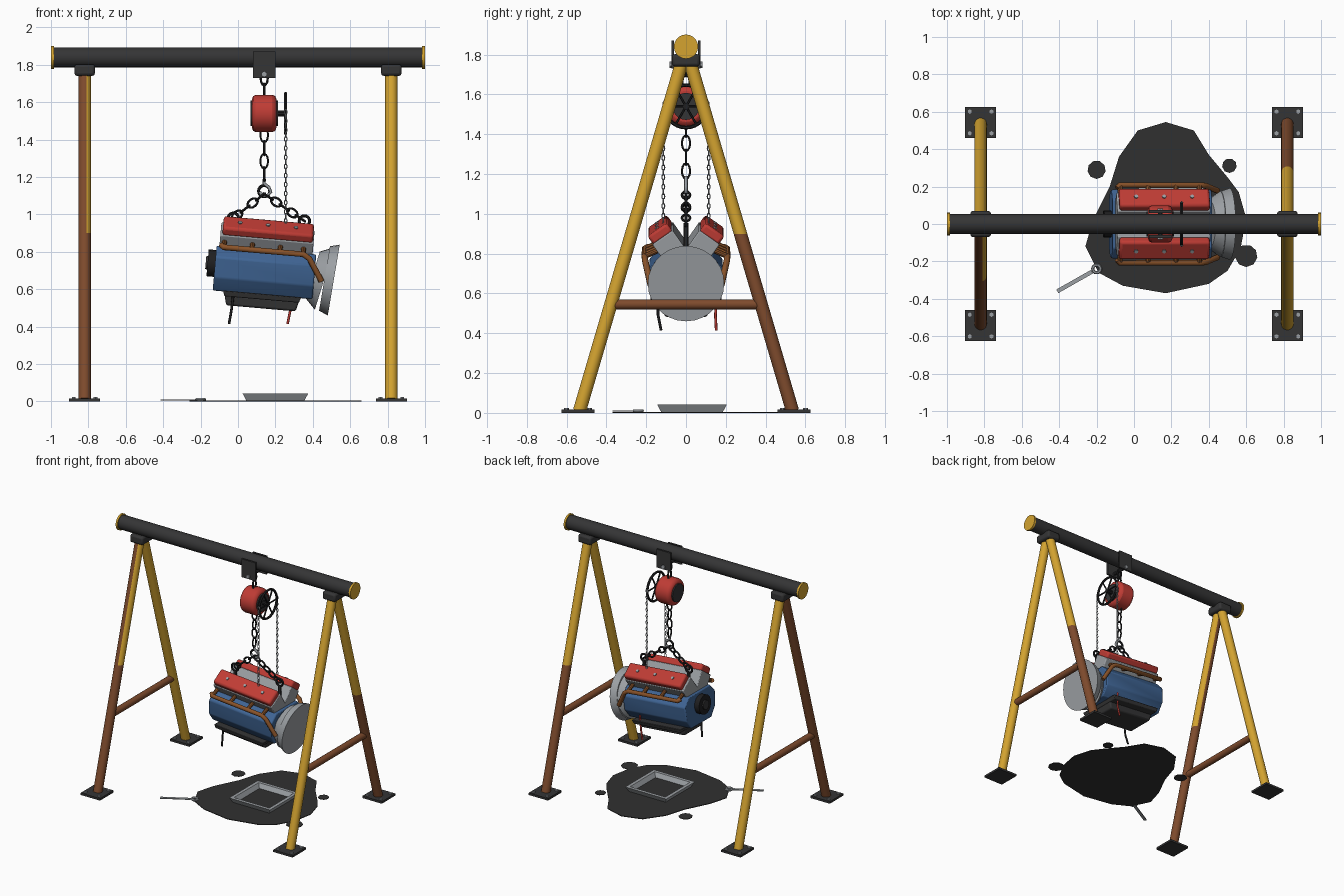
import bpy, bmesh, math
from mathutils import Matrix, Vector

if "Cube" in bpy.data.objects:
    bpy.data.objects.remove(bpy.data.objects["Cube"], do_unlink=True)


def material(name, rgb):
    m = bpy.data.materials.new(name)
    m.use_nodes = True
    m.diffuse_color = (*rgb, 1)
    m.node_tree.nodes["Principled BSDF"].inputs["Base Color"].default_value = (*rgb, 1)
    return m


YELLOW = material("yellow paint", (0.66, 0.37, 0.03))
RUST = material("rust", (0.21, 0.07, 0.026))
PIPE = material("rusty orange", (0.25, 0.085, 0.022))
DARK = material("dark steel", (0.035, 0.035, 0.036))
BLACK = material("black rubber", (0.014, 0.014, 0.015))
RED = material("red paint", (0.52, 0.045, 0.035))
BLUE = material("blue paint", (0.05, 0.13, 0.30))
GREY = material("bare metal", (0.33, 0.35, 0.37))
OIL = material("oil", (0.03, 0.03, 0.03))

I = Matrix.Identity(4)
# The hanging engine is pitched slightly nose up
ENGINE = Matrix.Translation((0.14, 0, 0.70)) @ Matrix.Rotation(math.radians(5), 4, 'Y')


def finish(bm, name, mats, frame=I, bevel=0):
    bm.transform(frame)
    bmesh.ops.recalc_face_normals(bm, faces=bm.faces)
    me = bpy.data.meshes.new(name)
    bm.to_mesh(me)
    bm.free()
    ob = bpy.data.objects.new(name, me)
    bpy.context.collection.objects.link(ob)
    for m in mats if isinstance(mats, list) else [mats]:
        me.materials.append(m)
    if bevel:
        mod = ob.modifiers.new("bevel", 'BEVEL')
        mod.width, mod.segments, mod.limit_method = bevel, 2, 'ANGLE'
    return ob


def add_rod(bm, p, q, r, r2=None, n=16):
    p, q = Vector(p), Vector(q)
    m = Matrix.Translation((p + q) / 2) @ (q - p).to_track_quat('Z', 'Y').to_matrix().to_4x4()
    bmesh.ops.create_cone(bm, cap_ends=True, segments=n, radius1=r,
                          radius2=r if r2 is None else r2, depth=(q - p).length, matrix=m)


def rod(name, p, q, r, mat, frame=I, r2=None, n=16, bevel=0):
    bm = bmesh.new()
    add_rod(bm, p, q, r, r2, n)
    return finish(bm, name, mat, frame, bevel)


def box(name, c, s, mat, frame=I, bevel=0, taper=1):
    bm = bmesh.new()
    bmesh.ops.create_cube(bm, size=1)
    for v in bm.verts:
        k = taper if v.co.z < 0 else 1
        v.co = Vector((v.co.x * s[0] * k, v.co.y * s[1] * k, v.co.z * s[2])) + Vector(c)
    return finish(bm, name, mat, frame, bevel)


def prism(name, pts, axis, depth, mat, frame=I, bevel=0):
    bm = bmesh.new()
    f = bm.faces.new([bm.verts.new(p) for p in pts])
    ext = bmesh.ops.extrude_face_region(bm, geom=[f])["geom"]
    bmesh.ops.translate(bm, verts=[v for v in ext if isinstance(v, bmesh.types.BMVert)],
                        vec=Vector(axis) * depth)
    return finish(bm, name, mat, frame, bevel)


def add_ring(bm, m, a, b, r, n=14, k=6):
    """Oval ring in the local xz plane, half sizes a and b."""
    rows = []
    for i in range(n):
        t = math.tau * i / n
        d = Vector((math.cos(t), 0, math.sin(t)))
        c = Vector((a * d.x, 0, b * d.z))
        rows.append([bm.verts.new(m @ (c + r * (math.cos(u) * d + Vector((0, math.sin(u), 0)))))
                     for u in (math.tau * j / k for j in range(k))])
    for i in range(n):
        for j in range(k):
            bm.faces.new((rows[i][j], rows[i - 1][j], rows[i - 1][j - 1], rows[i][j - 1]))


def chain(name, p, q, count, width, r, mat, n=12, k=5):
    p, q = Vector(p), Vector(q)
    step = (q - p) / count
    rot = step.to_track_quat('Z', 'Y').to_matrix().to_4x4()
    bm = bmesh.new()
    for i in range(count):
        m = Matrix.Translation(p + step * (i + 0.5)) @ rot @ Matrix.Rotation(math.pi / 2 * (i % 2), 4, 'Z')
        add_ring(bm, m, width, step.length / 2 + r * 0.6, r, n, k)
    return finish(bm, name, mat)


def tube(name, pts, r, mat, frame=I):
    cu = bpy.data.curves.new(name, 'CURVE')
    cu.dimensions, cu.bevel_depth, cu.bevel_resolution, cu.use_fill_caps = '3D', r, 2, True
    sp = cu.splines.new('POLY')
    sp.points.add(len(pts) - 1)
    for s, p in zip(sp.points, pts):
        s.co = (*(frame @ Vector(p)), 1)
    ob = bpy.data.objects.new(name, cu)
    bpy.context.collection.objects.link(ob)
    cu.materials.append(mat)


# Gantry: beam, end caps, saddles, legs, braces and feet
rod("top_beam", (-0.99, 0, 1.84), (0.99, 0, 1.84), 0.053, DARK, n=24)
for sx in (-1, 1):
    x = 0.82 * sx
    rod("beam_cap", (0.985 * sx, 0, 1.84), (sx, 0, 1.84), 0.061, YELLOW, n=20)
    box("saddle", (x, 0, 1.772), (0.11, 0.14, 0.062), DARK, bevel=0.014)
    rod("cross_brace", (x, -0.365, 0.545), (x, 0.365, 0.545), 0.025, RUST)
    for sy in (-1, 1):
        rusty = sx == sy
        bm = bmesh.new()
        add_rod(bm, (x, 0.535 * sy, 0.01), (x, 0.018 * sy, 1.77), 0.033, n=20)
        bmesh.ops.bisect_plane(bm, geom=bm.verts[:] + bm.edges[:] + bm.faces[:],
                               plane_co=(0, 0, 0.9), plane_no=(0, 0, 1))
        bm.normal_update()
        for f in bm.faces:
            low = f.calc_center_median().z < 0.9
            worn = sx < 0 and f.normal.x < 0.3
            f.material_index = int(rusty and (low or worn))
        finish(bm, "leg", [YELLOW, RUST])
        box("foot_plate", (x, 0.543 * sy, 0.008), (0.165, 0.165, 0.016), DARK)
        for bx in (-0.058, 0.058):
            for by in (-0.058, 0.058):
                c = Vector((x + bx, 0.543 * sy + by, 0.012))
                rod("foot_bolt", c, c + Vector((0, 0, 0.012)), 0.012, GREY, n=6)

# Beam trolley
for sy in (-1, 1):
    box("trolley_plate", (0.14, 0.067 * sy, 1.80), (0.12, 0.014, 0.14), DARK)
    rod("trolley_bolt", (0.14, 0.07 * sy, 1.75), (0.14, 0.084 * sy, 1.75), 0.016, GREY, n=6)
rod("trolley_pin", (0.14, -0.07, 1.75), (0.14, 0.07, 1.75), 0.012, DARK, n=10)
chain("hoist_shackle", (0.14, 0, 1.76), (0.14, 0, 1.63), 2, 0.018, 0.007, BLACK)

# Chain hoist
rod("hoist_drum", (0.075, 0, 1.54), (0.205, 0, 1.54), 0.1, RED, n=24, bevel=0.022)
rod("hoist_side_plate", (0.066, 0, 1.54), (0.214, 0, 1.54), 0.068, DARK, n=20)
rod("wheel_shaft", (0.2, 0, 1.54), (0.262, 0, 1.54), 0.016, BLACK, n=10)
bm = bmesh.new()
hub = Matrix.Translation((0.255, 0, 1.54)) @ Matrix.Rotation(math.pi / 2, 4, 'Z')
add_ring(bm, hub, 0.107, 0.107, 0.009, 28)
for i in range(6):
    t = math.tau * i / 6
    add_rod(bm, hub.translation, hub @ Vector((0.105 * math.cos(t), 0, 0.105 * math.sin(t))), 0.006, n=6)
finish(bm, "hand_wheel", BLACK)
for sy in (-1, 1):
    chain("hand_chain", (0.255, 0.114 * sy, 1.56), (0.255, 0.114 * sy, 0.93), 26, 0.007, 0.0032, GREY, 8, 4)

# Load chain, hook and slings
chain("load_chain", (0.14, 0, 1.46), (0.14, 0, 1.18), 4, 0.02, 0.006, BLACK)
tube("hook", [(0.14, 0, 1.19), (0.14, 0, 1.165), (0.165, 0, 1.145), (0.175, 0, 1.12),
              (0.155, 0, 1.1), (0.13, 0, 1.1), (0.115, 0, 1.12)], 0.009, GREY)
bm = bmesh.new()
add_ring(bm, Matrix.Translation((0.14, 0, 1.125)), 0.03, 0.03, 0.008, 18)
finish(bm, "sling_ring", BLACK)
for x, z, n in ((-0.025, 0.98, 4), (0.355, 0.965, 5)):
    chain("sling_chain", (0.14, 0, 1.11), (x, 0, z), n, 0.02, 0.007, BLACK)
    bm = bmesh.new()
    add_ring(bm, Matrix.Translation((x, 0, z)), 0.028, 0.028, 0.008, 16)
    finish(bm, "sling_shackle", BLACK)
    rod("lifting_lug", (x, 0, z - 0.025), (x, 0, z - 0.17), 0.012, DARK, n=8)

# Engine block, pan and pulley
half = [(0.12, -0.13), (0.175, -0.06), (0.185, 0.05), (0.13, 0.11)]
profile = half + [(-y, z) for y, z in reversed(half)]
prism("engine_block", [(-0.265, y, z) for y, z in profile], (1, 0, 0), 0.535, BLUE, ENGINE, 0.008)
box("pan_flange", (0, 0, -0.14), (0.42, 0.36, 0.03), DARK, ENGINE, 0.005, 0.95)
box("oil_pan", (0, 0, -0.175), (0.4, 0.23, 0.055), DARK, ENGINE, 0.01, 0.93)
rod("crank_pulley", (-0.305, 0, 0.015), (-0.26, 0, 0.015), 0.072, BLACK, ENGINE, n=20)
rod("pulley_hub", (-0.315, 0, 0.015), (-0.3, 0, 0.015), 0.035, DARK, ENGINE, n=14)

# Bell housing
rod("bell_neck", (0.26, 0, 0), (0.325, 0, -0.014), 0.13, GREY, ENGINE, 0.175, 28)
rod("bell_rim", (0.325, 0, -0.014), (0.375, 0, -0.018), 0.175, GREY, ENGINE, 0.192, 28)

# Cylinder banks and exhaust on both sides
for sy in (-1, 1):
    bank = ENGINE @ Matrix.Rotation(math.radians(-35 * sy), 4, 'X')
    lean = 0.02 * -sy
    box("cylinder_head", (0, lean, 0.16), (0.5, 0.125, 0.15), GREY, bank, 0.006)
    box("valve_cover", (0.003, lean, 0.255), (0.485, 0.118, 0.055), RED, bank, 0.014)
    for u in (-0.15, 0, 0.15):
        rod("cover_bolt", (u, lean, 0.28), (u, lean, 0.288), 0.011, GREY, bank, n=8)
    tube("exhaust_manifold", [(-0.24, 0.19 * sy, 0.115), (-0.225, 0.208 * sy, 0.105),
                              (0.2, 0.208 * sy, 0.105), (0.235, 0.205 * sy, 0.085),
                              (0.31, 0.178 * sy, -0.03)], 0.016, PIPE, ENGINE)
    for u in (-0.225, -0.075, 0.075, 0.2):
        rod("exhaust_port", (u, 0.14 * sy, 0.135), (u, 0.208 * sy, 0.105), 0.014, PIPE, ENGINE, n=10)

# Loose hoses
tube("black_hose", [(-0.025, -0.14, 0.57), (-0.035, -0.14, 0.49), (-0.048, -0.125, 0.415)], 0.007, BLACK)
tube("red_hose", [(0.285, 0.155, 0.6), (0.28, 0.148, 0.49), (0.265, 0.152, 0.415)], 0.007, RED)

# Oil puddle and drops
edge = [(0.17, 0.545), (0.32, 0.5), (0.4, 0.37), (0.5, 0.25), (0.56, 0.17), (0.6, 0.03), (0.57, -0.13),
        (0.5, -0.25), (0.4, -0.32), (0.17, -0.37), (-0.06, -0.33), (-0.19, -0.26), (-0.26, -0.12),
        (-0.22, 0.02), (-0.13, 0.2), (-0.08, 0.36), (0.02, 0.5)]
prism("oil_puddle", [(x, y, 0) for x, y in edge], (0, 0, 1), 0.005, OIL)
for x, y, r in ((-0.2, 0.29, 0.049), (0.51, 0.312, 0.039), (0.6, -0.17, 0.06)):
    rod("oil_drop", (x, y, 0), (x, y, 0.004), r, OIL, n=9)

# Drip tray with flared walls
bm = bmesh.new()
rings = []
for s, z in ((0.155, 0.005), (0.175, 0.042), (0.15, 0.042), (0.13, 0.01)):
    rings.append([bm.verts.new((0.2 + s * a, 0.03 + s * b, z)) for a, b in ((-1, -1), (1, -1), (1, 1), (-1, 1))])
for lo, hi in zip(rings, rings[1:]):
    for i in range(4):
        bm.faces.new((lo[i - 1], lo[i], hi[i], hi[i - 1]))
bm.faces.new(rings[0])
bm.faces.new(rings[-1]).material_index = 1
finish(bm, "drip_tray", [GREY, OIL])

# Wrench on the floor
a, b = Vector((-0.41, -0.36, 0.006)), Vector((-0.225, -0.255, 0.006))
side = (b - a).normalized().cross(Vector((0, 0, 1))) * 0.011
prism("wrench_handle", [a - side, b - side, b + side, a + side], (0, 0, 1), 0.006, GREY)
bm = bmesh.new()
add_ring(bm, Matrix.Translation((-0.2, -0.24, 0.01)) @ Matrix.Rotation(math.pi / 2, 4, 'X'), 0.021, 0.021, 0.009, 10)
finish(bm, "wrench_head", GREY)

# Smooth round parts, keep sharp edges
bpy.ops.object.select_all(action='DESELECT')
for ob in bpy.context.collection.objects:
    if ob.type == 'MESH':
        ob.select_set(True)
        bpy.context.view_layer.objects.active = ob
bpy.ops.object.shade_smooth_by_angle(angle=math.radians(35))
